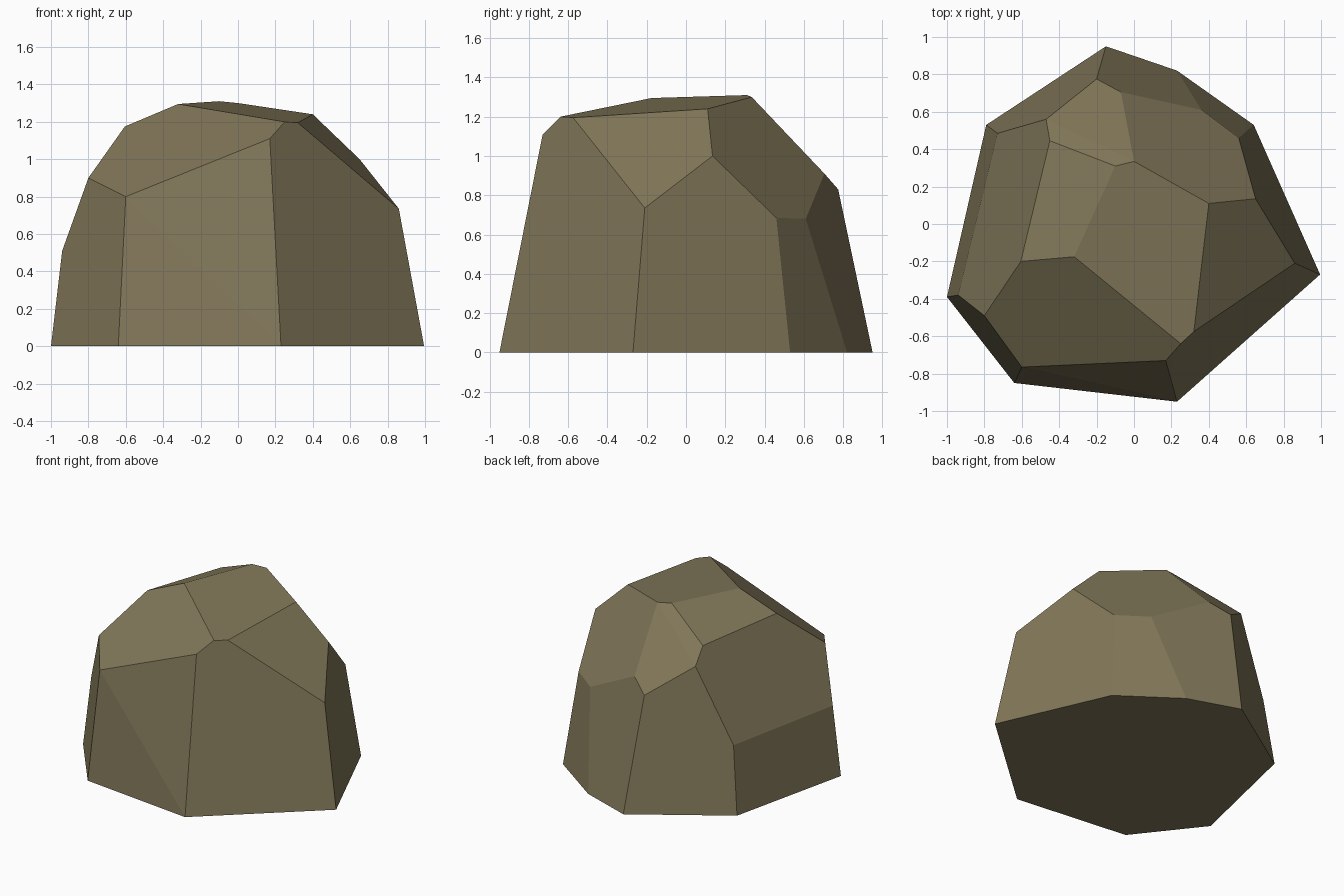
import bpy, bmesh, math

if "Cube" in bpy.data.objects:
    bpy.data.objects.remove(bpy.data.objects["Cube"])

# Corner points of the faceted boulder
ground = [(-1.0, -.39), (-.64, -.85), (.23, -.95), (.995, -.27),
          (.64, .53), (.23, .82), (-.15, .95), (-.79, .53)]
sides = [(-.94, -.38, .51), (-.80, -.49, .90), (-.60, -.765, .80), (.17, -.73, 1.11),
         (.86, -.21, .735), (.65, .135, 1.0), (.56, .46, .685), (.36, .61, .68),
         (-.07, .705, .91), (-.20, .775, .83), (-.47, .56, 1.035), (-.73, .485, .49)]
crown = [(.25, -.64, 1.20), (.32, -.575, 1.195), (.40, .11, 1.24), (0, .335, 1.30),
         (-.10, .31, 1.31), (-.32, -.175, 1.295), (-.605, -.20, 1.175), (-.45, .445, 1.14)]

# Wrap the points in a convex hull and merge nearly flat triangles into facets
bm = bmesh.new()
for p in [(x, y, 0) for x, y in ground] + sides + crown:
    bm.verts.new(p)
bmesh.ops.convex_hull(bm, input=bm.verts[:])
bmesh.ops.dissolve_limit(bm, angle_limit=math.radians(5), verts=bm.verts[:], edges=bm.edges[:])
bmesh.ops.recalc_face_normals(bm, faces=bm.faces[:])
mesh = bpy.data.meshes.new("boulder")
bm.to_mesh(mesh)
bm.free()

# Single stone colour
stone = bpy.data.materials.new("olive brown stone")
stone.diffuse_color = (.216, .181, .098, 1)
stone.use_nodes = True
stone.node_tree.nodes["Principled BSDF"].inputs["Base Color"].default_value = stone.diffuse_color
mesh.materials.append(stone)
boulder = bpy.data.objects.new("boulder", mesh)
bpy.context.collection.objects.link(boulder)
